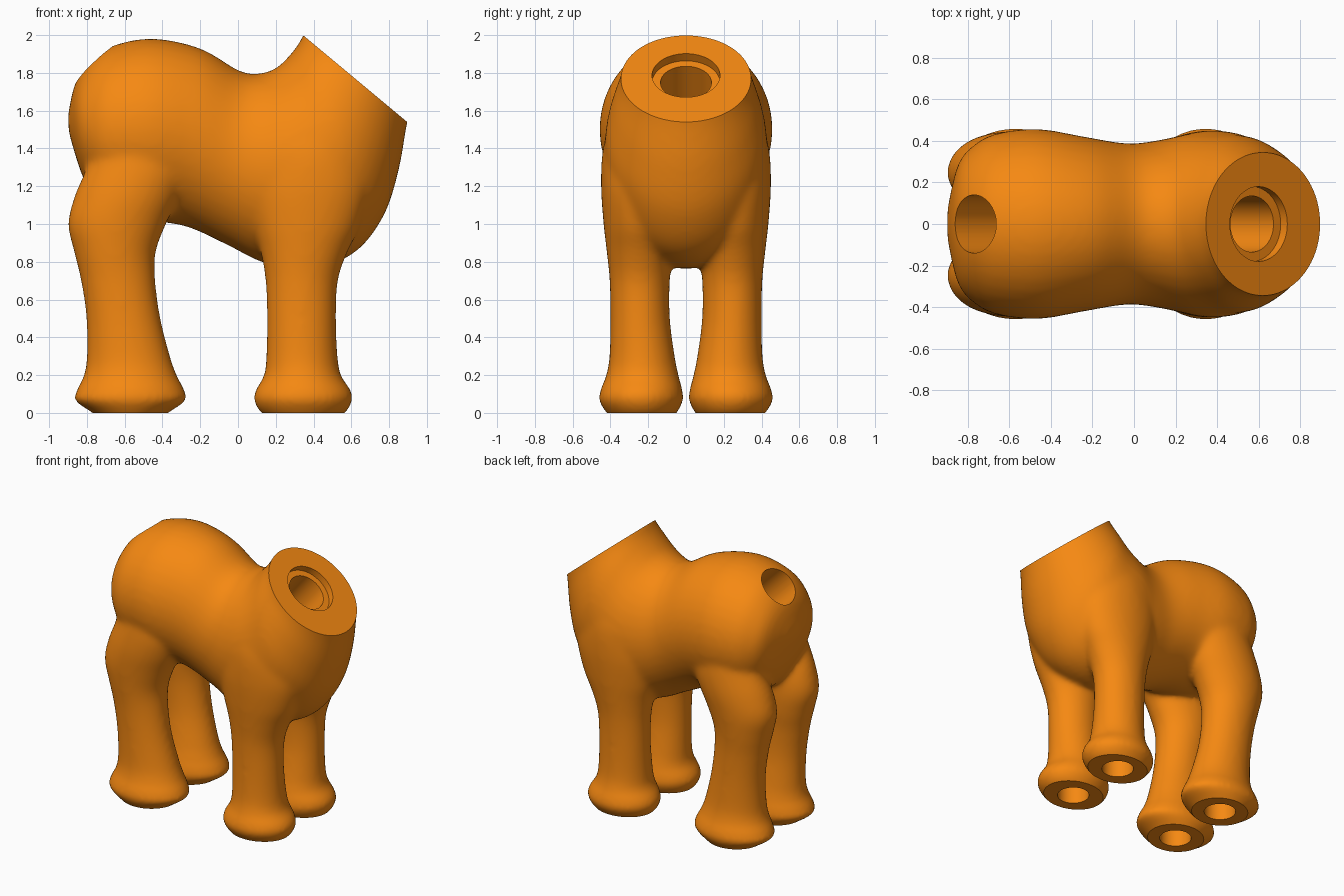
import bpy, bmesh, math
from mathutils import Vector

if "Cube" in bpy.data.objects:
    bpy.data.objects.remove(bpy.data.objects["Cube"])

N = 40      # points per ring
SUB = 6     # rings between two sections


def spline(p0, p1, p2, p3, t):
    return 0.5 * (2 * p1 + (p2 - p0) * t + (2 * p0 - 5 * p1 + 4 * p2 - p3) * t * t
                  + (3 * p1 - p0 - 3 * p2 + p3) * t ** 3)


def loft(bm, sections):
    """Smooth tube through elliptical sections (centre, half axis u, half axis v)."""
    last = len(sections) - 1
    rings = []
    for i in range(last * SUB + 1):
        k = min(i // SUB, last - 1)
        t = i / SUB - k
        q = [sections[min(max(k + d, 0), last)] for d in (-1, 0, 1, 2)]
        c, u, v = [spline(*[s[a] for s in q], t) for a in range(3)]
        rings.append([bm.verts.new(c + u * math.cos(2 * math.pi * j / N) + v * math.sin(2 * math.pi * j / N))
                      for j in range(N)])
    faces = [bm.faces.new(rings[0]), bm.faces.new(rings[-1][::-1])]
    for a, b in zip(rings, rings[1:]):
        for j in range(N):
            faces.append(bm.faces.new((a[j], b[j], b[(j + 1) % N], a[(j + 1) % N])))
    bmesh.ops.recalc_face_normals(bm, faces=faces)


def apply_modifiers(ob):
    dg = bpy.context.evaluated_depsgraph_get()
    mesh = bpy.data.meshes.new_from_object(ob.evaluated_get(dg))
    ob.modifiers.clear()
    ob.data = mesh


bm = bmesh.new()

# torso and neck: back x, z, belly x, z, half width
torso = [(-.90, 1.58, -.895, 1.48, .08), (-.86, 1.75, -.83, 1.27, .29), (-.78, 1.87, -.76, 1.13, .38),
         (-.66, 1.945, -.67, 1.06, .435), (-.45, 1.982, -.48, 1.02, .458), (-.2, 1.93, -.27, .985, .42),
         (0, 1.815, -.06, .89, .388), (.1, 1.795, .15, .79, .405), (.2, 1.825, .40, .765, .44),
         (.27, 1.89, .62, .85, .435), (.31, 1.94, .77, 1.04, .42), (.33, 1.97, .85, 1.28, .385),
         (.345, 2.0, .897, 1.54, .345), (.42, 2.12, .94, 1.70, .33)]
sections = []
for tx, tz, bx, bz, w in torso:
    top, low = Vector((tx, 0, tz)), Vector((bx, 0, bz))
    sections.append(((top + low) / 2, (top - low) / 2, Vector((0, w, 0))))
loft(bm, sections)

# legs: z, x from, x to, y from, y to
hind = [(-.06, -.69, -.45, .11, .36), (0, -.77, -.37, .05, .42), (.065, -.86, -.28, .017, .458),
        (.12, -.852, -.285, .02, .452), (.2, -.815, -.325, .04, .422), (.3, -.8, -.36, .06, .405),
        (.5, -.803, -.41, .085, .40), (.7, -.832, -.437, .085, .405), (.85, -.868, -.435, .07, .42),
        (1.0, -.9, -.38, .06, .437), (1.15, -.865, -.31, .06, .447), (1.3, -.80, -.27, .1, .44),
        (1.45, -.74, -.3, .12, .42)]
fore = [(-.06, .22, .47, .11, .36), (0, .125, .565, .05, .42), (.065, .087, .603, .017, .458),
        (.12, .095, .595, .02, .452), (.2, .138, .545, .04, .422), (.3, .15, .527, .06, .405),
        (.5, .153, .52, .085, .40), (.7, .145, .53, .085, .405), (.85, .12, .58, .07, .42),
        (1.0, .08, .65, .06, .437), (1.2, .06, .69, .08, .45), (1.4, .1, .66, .1, .44),
        (1.55, .16, .58, .14, .39)]
for leg in (hind, fore):
    for side in (-1, 1):
        loft(bm, [(Vector(((a + b) / 2, side * (c + d) / 2, z)), Vector(((b - a) / 2, 0, 0)),
                   Vector((0, (d - c) / 2, 0))) for z, a, b, c, d in leg])

mesh = bpy.data.meshes.new("animal_body")
bm.to_mesh(mesh)
bm.free()
body = bpy.data.objects.new("animal_body", mesh)
bpy.context.collection.objects.link(body)

# fuse the parts, then soften the joins (less so on the feet)
remesh = body.modifiers.new("fuse", 'REMESH')
remesh.mode = 'VOXEL'
remesh.voxel_size = 0.016
apply_modifiers(body)
group = body.vertex_groups.new(name="soften")
for v in body.data.vertices:
    group.add([v.index], min(1, max(.2, (v.co.z - .1) * 2)), 'REPLACE')
soft = body.modifiers.new("soften", 'SMOOTH')
soft.factor = 0.5
soft.iterations = 22
soft.vertex_group = "soften"
apply_modifiers(body)

# flat neck face and flat soles
axis = Vector((.46, 0, .552)).normalized()
bm = bmesh.new()
bm.from_mesh(body.data)
for co, no in ((Vector((.62, 0, 1.77)), axis), (Vector((0, 0, 0)), Vector((0, 0, -1)))):
    cut = bmesh.ops.bisect_plane(bm, geom=bm.verts[:] + bm.edges[:] + bm.faces[:], plane_co=co,
                                 plane_no=no, clear_outer=True)
    rim = [e for e in cut["geom_cut"] if isinstance(e, bmesh.types.BMEdge)]
    bmesh.ops.edgeloop_fill(bm, edges=rim)
bmesh.ops.recalc_face_normals(bm, faces=bm.faces[:])
bm.to_mesh(body.data)
bm.free()

# sockets: neck counterbore and bore, tail, four feet
sockets = [((.60, 0, 1.787), axis, .18, .05), ((.60, 0, 1.787), axis, .135, .4),
           ((-.765, 0, 1.845), Vector((-1, 0, 1)).normalized(), .14, .36)]
for x in (-.57, .345):
    for y in (-.237, .237):
        sockets.append(((x, y, 0), Vector((0, 0, -1)), .108, .3))
cutters = []
for pos, direction, r, depth in sockets:
    out = .15
    bpy.ops.mesh.primitive_cylinder_add(vertices=64, radius=r, depth=depth + out,
                                        location=Vector(pos) + direction * (out - depth) / 2)
    cutter = bpy.context.object
    cutter.name = "socket_cutter"
    cutter.rotation_euler = direction.to_track_quat('Z', 'Y').to_euler()
    cutter.hide_render = True
    cutters.append(cutter)
    mod = body.modifiers.new("socket", 'BOOLEAN')
    mod.operation = 'DIFFERENCE'
    mod.solver = 'EXACT'
    mod.object = cutter
bpy.context.view_layer.update()
apply_modifiers(body)
for cutter in cutters:
    bpy.data.objects.remove(cutter)

# orange finish, smooth shading with crisp cut edges
orange = bpy.data.materials.new("orange")
orange.diffuse_color = (.92, .25, .006, 1)
orange.use_nodes = True
orange.node_tree.nodes["Principled BSDF"].inputs["Base Color"].default_value = orange.diffuse_color
body.data.materials.clear()
body.data.materials.append(orange)
bpy.ops.object.select_all(action='DESELECT')
body.select_set(True)
bpy.context.view_layer.objects.active = body
bpy.ops.object.shade_smooth_by_angle(angle=math.radians(35))
